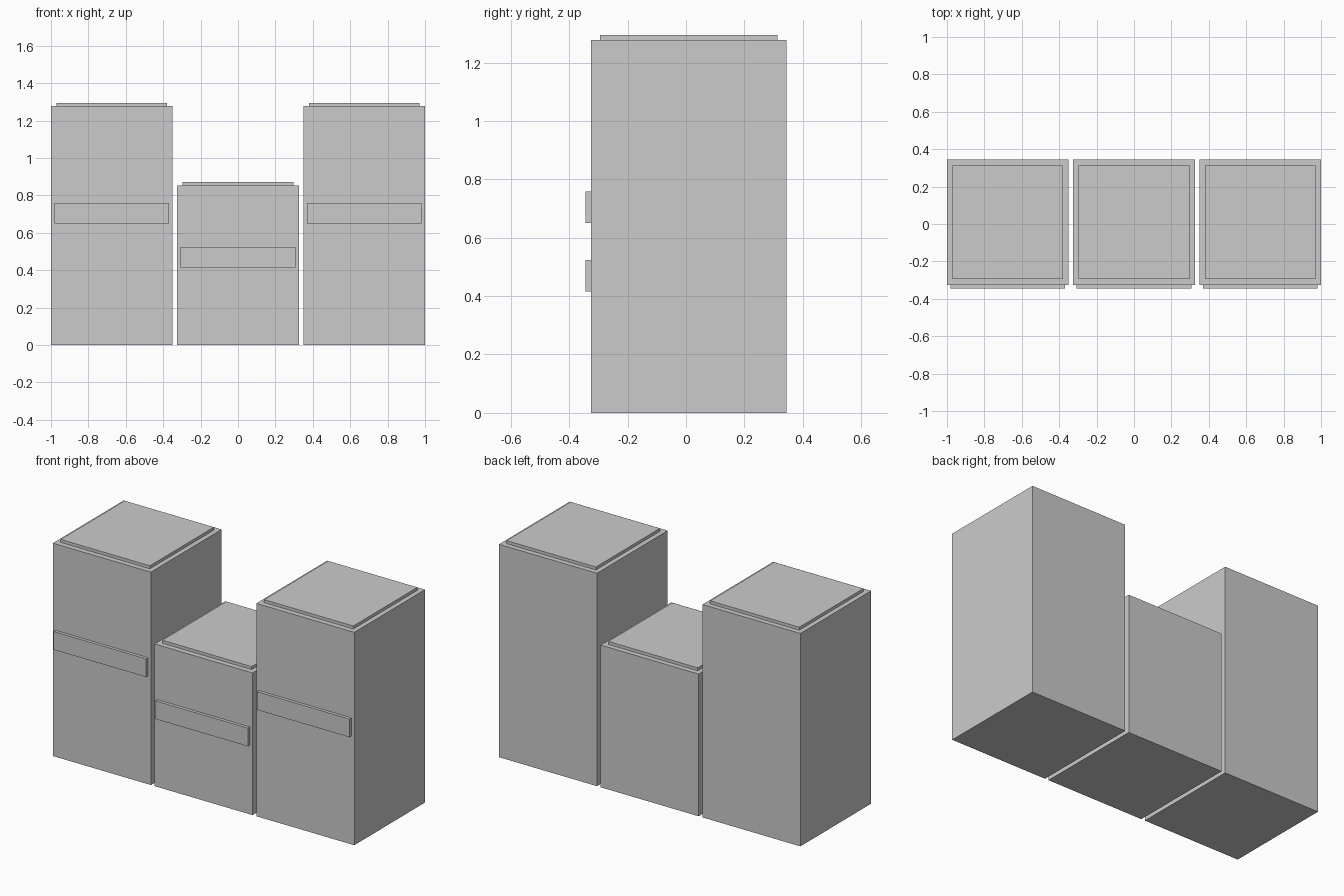
import bpy

if "Cube" in bpy.data.objects:
    bpy.data.objects.remove(bpy.data.objects["Cube"])

grey = bpy.data.materials.new("light_grey")
grey.diffuse_color = (0.6, 0.6, 0.6, 1.0)
grey.use_nodes = True
grey.node_tree.nodes["Principled BSDF"].inputs["Base Color"].default_value = grey.diffuse_color


def box(name, x, y, z):
    """Axis-aligned box from (min, max) ranges."""
    ranges = (x, y, z)
    bpy.ops.mesh.primitive_cube_add(size=1, location=[(a + b) / 2 for a, b in ranges])
    ob = bpy.context.object
    ob.name = name
    ob.scale = [b - a for a, b in ranges]
    bpy.ops.object.transform_apply(location=False, rotation=False, scale=True)
    ob.data.materials.append(grey)
    return ob


def canister(label, cx, height, band_z):
    # Main block
    box(label + "_body", (cx - 0.325, cx + 0.325), (-0.326, 0.344), (0, height))
    # Thin inset lid
    box(label + "_lid", (cx - 0.296, cx + 0.296), (-0.294, 0.313), (height, height + 0.018))
    # Raised band across the front
    box(label + "_front_band", (cx - 0.307, cx + 0.307), (-0.345, -0.326),
        (band_z, band_z + 0.109))


# Two tall canisters flank a short one
canister("left", -0.675, 1.277, 0.65)
canister("middle", 0.0, 0.853, 0.415)
canister("right", 0.675, 1.277, 0.65)
